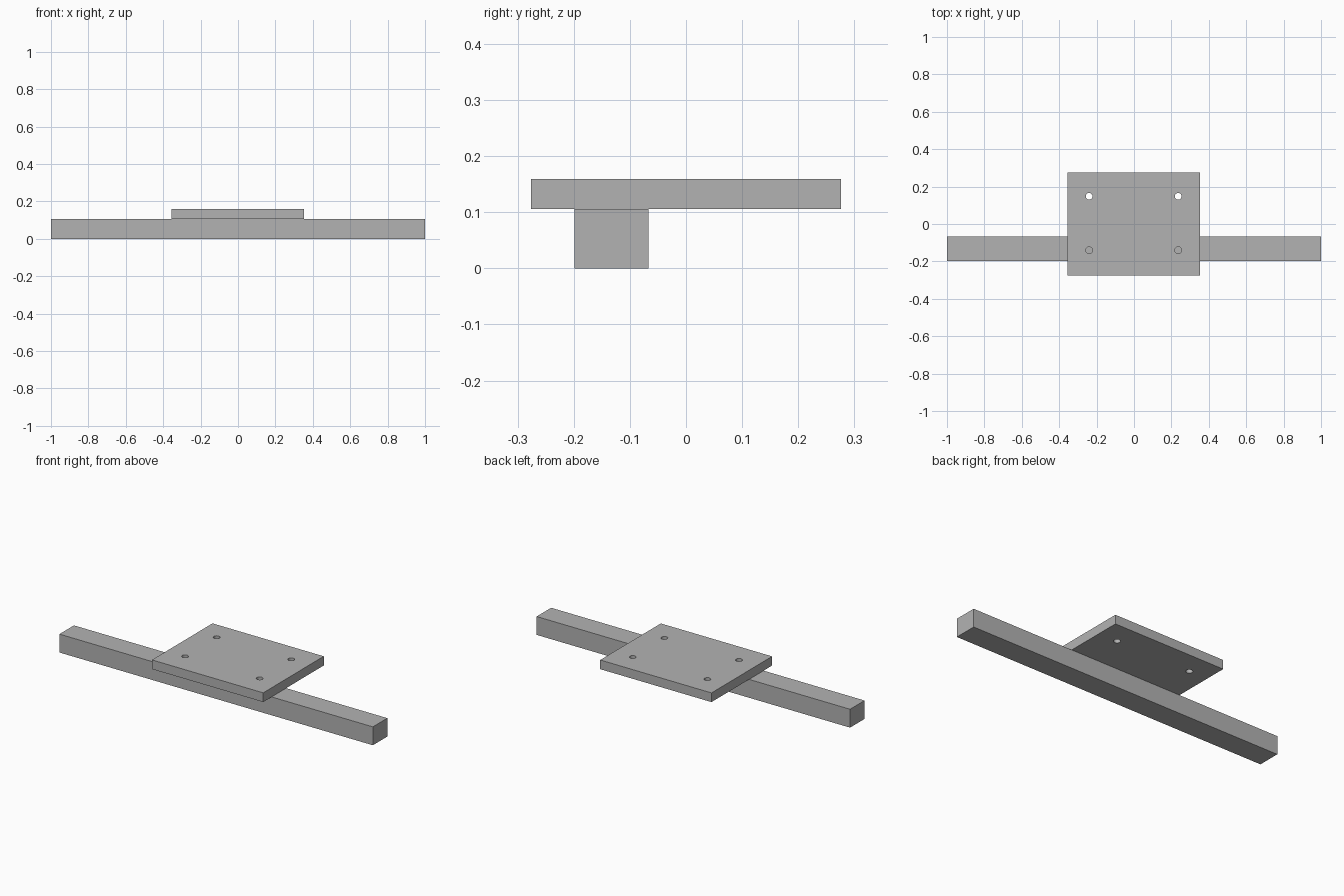
import bpy
import bmesh
from mathutils import Matrix, Vector

if "Cube" in bpy.data.objects:
    bpy.data.objects.remove(bpy.data.objects["Cube"], do_unlink=True)

GREY = (0.45, 0.45, 0.45, 1.0)
grey = bpy.data.materials.new("plain_grey")
grey.diffuse_color = GREY
grey.use_nodes = True
grey.node_tree.nodes["Principled BSDF"].inputs["Base Color"].default_value = GREY


def make_object(name, bm):
    mesh = bpy.data.meshes.new(name)
    bm.to_mesh(mesh)
    bm.free()
    mesh.materials.append(grey)
    obj = bpy.data.objects.new(name, mesh)
    bpy.context.collection.objects.link(obj)
    return obj


def box(name, low, high):
    low, high = Vector(low), Vector(high)
    bm = bmesh.new()
    place = Matrix.Translation((low + high) / 2) @ Matrix.Diagonal((*(high - low), 1))
    bmesh.ops.create_cube(bm, size=1, matrix=place)
    return make_object(name, bm)


BEAM_TOP, PLATE_TOP = 0.106, 0.159

# Long square beam and the flat plate resting on it
box("support_beam", (-1, -0.199, 0), (1, -0.067, BEAM_TOP))
plate = box("mounting_plate", (-0.356, -0.276, BEAM_TOP), (0.354, 0.276, PLATE_TOP))

# Four bolt holes drilled through the plate
bm = bmesh.new()
for x in (-0.24, 0.236):
    for y in (-0.14, 0.148):
        bmesh.ops.create_cone(bm, cap_ends=True, segments=32, radius1=0.018,
                              radius2=0.018, depth=0.2,
                              matrix=Matrix.Translation((x, y, BEAM_TOP)))
drills = make_object("hole_cutter", bm)
drills.hide_render = True

cut = plate.modifiers.new("bolt_holes", "BOOLEAN")
cut.operation = "DIFFERENCE"
cut.solver = "EXACT"
cut.object = drills

# Apply the cut, drop the cutter and smooth the hole walls
bpy.ops.object.select_all(action="DESELECT")
bpy.context.view_layer.objects.active = plate
plate.select_set(True)
bpy.ops.object.modifier_apply(modifier=cut.name)
bpy.data.objects.remove(drills, do_unlink=True)
bpy.ops.object.shade_smooth_by_angle()
